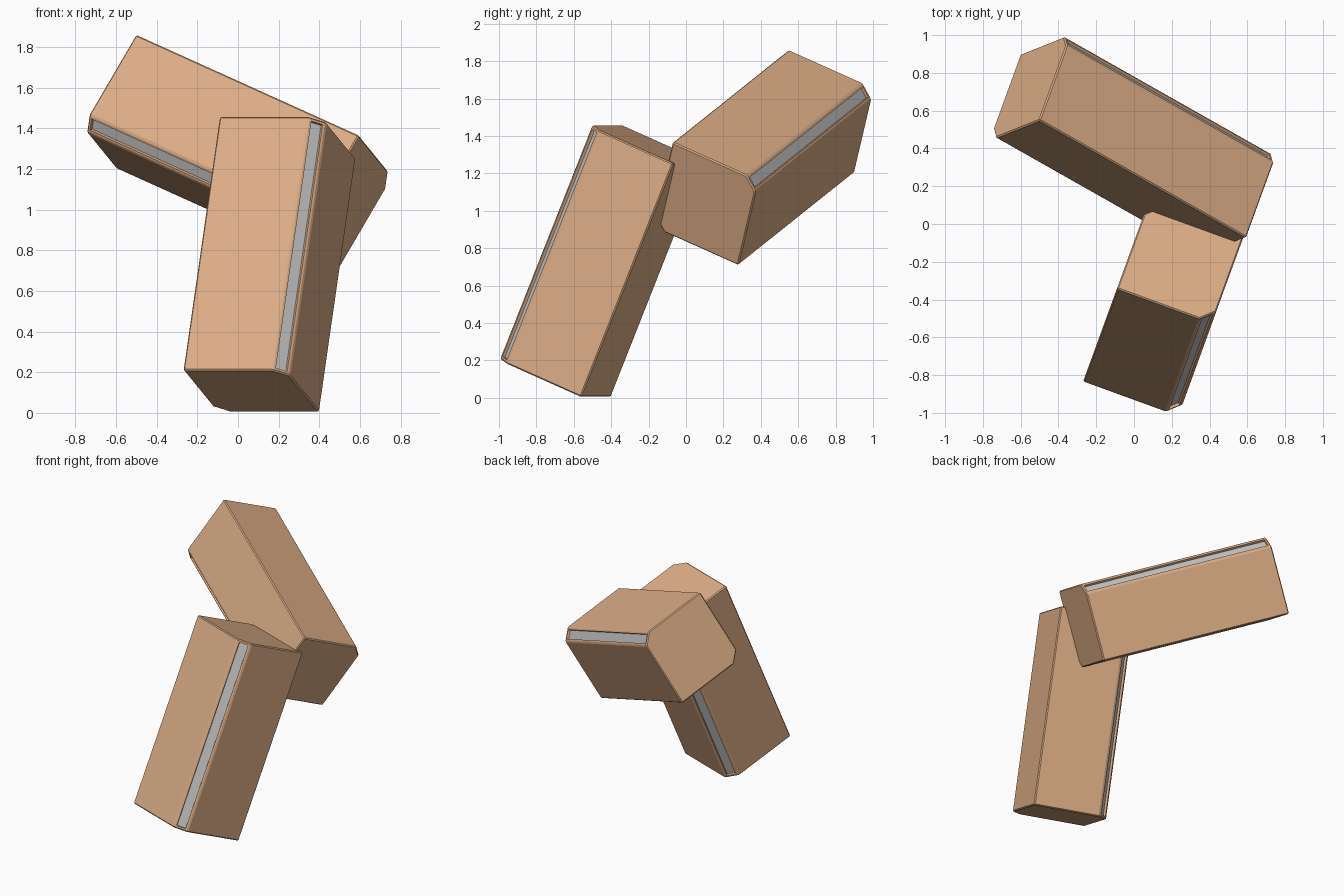
import bpy
import bmesh
from math import radians
from mathutils import Matrix, Vector

cube = bpy.data.objects.get("Cube")
if cube:
    bpy.data.objects.remove(cube, do_unlink=True)


def make_material(name, color):
    mat = bpy.data.materials.new(name)
    mat.use_nodes = True
    mat.diffuse_color = color
    mat.node_tree.nodes["Principled BSDF"].inputs["Base Color"].default_value = color
    return mat


TAN = make_material("tan", (0.72, 0.42, 0.24, 1))
GREY = make_material("light_grey", (0.55, 0.55, 0.56, 1))

# Block dimensions: width, depth, length and the size of the cut corners
W, D, L, CUT = 0.536, 0.528, 1.355, 0.07


def make_block(name, matrix):
    bm = bmesh.new()
    w, d = W / 2, D / 2
    # Square profile with two opposite corners cut off
    profile = [(-w, -d), (w - CUT, -d), (w, -d + CUT),
               (w, d), (-w + CUT, d), (-w, d - CUT)]
    base = bm.faces.new([bm.verts.new((x, y, -L / 2)) for x, y in profile])
    top = bmesh.ops.extrude_face_region(bm, geom=[base])
    verts = [g for g in top["geom"] if isinstance(g, bmesh.types.BMVert)]
    bmesh.ops.translate(bm, vec=(0, 0, L), verts=verts)
    bmesh.ops.recalc_face_normals(bm, faces=bm.faces)

    # Fine edge softening
    bmesh.ops.bevel(bm, geom=bm.edges[:], offset=0.007, segments=1,
                    affect='EDGES', profile=0.5)
    bm.normal_update()

    # Recessed grey strip along each cut corner
    diagonal = Vector((1, -1, 0)).normalized()
    strips = [f for f in bm.faces if abs(f.normal.dot(diagonal)) > 0.99]
    bmesh.ops.inset_individual(bm, faces=strips, thickness=0.016, depth=0)
    bmesh.ops.inset_individual(bm, faces=strips, thickness=0.002, depth=-0.015)
    for f in strips:
        f.material_index = 1

    mesh = bpy.data.meshes.new(name)
    bm.to_mesh(mesh)
    bm.free()
    mesh.materials.append(TAN)
    mesh.materials.append(GREY)
    obj = bpy.data.objects.new(name, mesh)
    obj.matrix_world = matrix
    bpy.context.collection.objects.link(obj)
    return obj


# Shared tilt of the pair; the upper block is swung round the depth axis
tilt = Matrix.Rotation(radians(-20), 4, 'Z') @ Matrix.Rotation(radians(-22.8), 4, 'X')
swing = Matrix.Rotation(radians(113.4), 4, 'Y')

make_block("lower_block", tilt @ Matrix.Translation((0.30, -0.626, 0.53)))
make_block("upper_block", tilt @ Matrix.Translation((-0.144, -0.14, 1.335)) @ swing)
